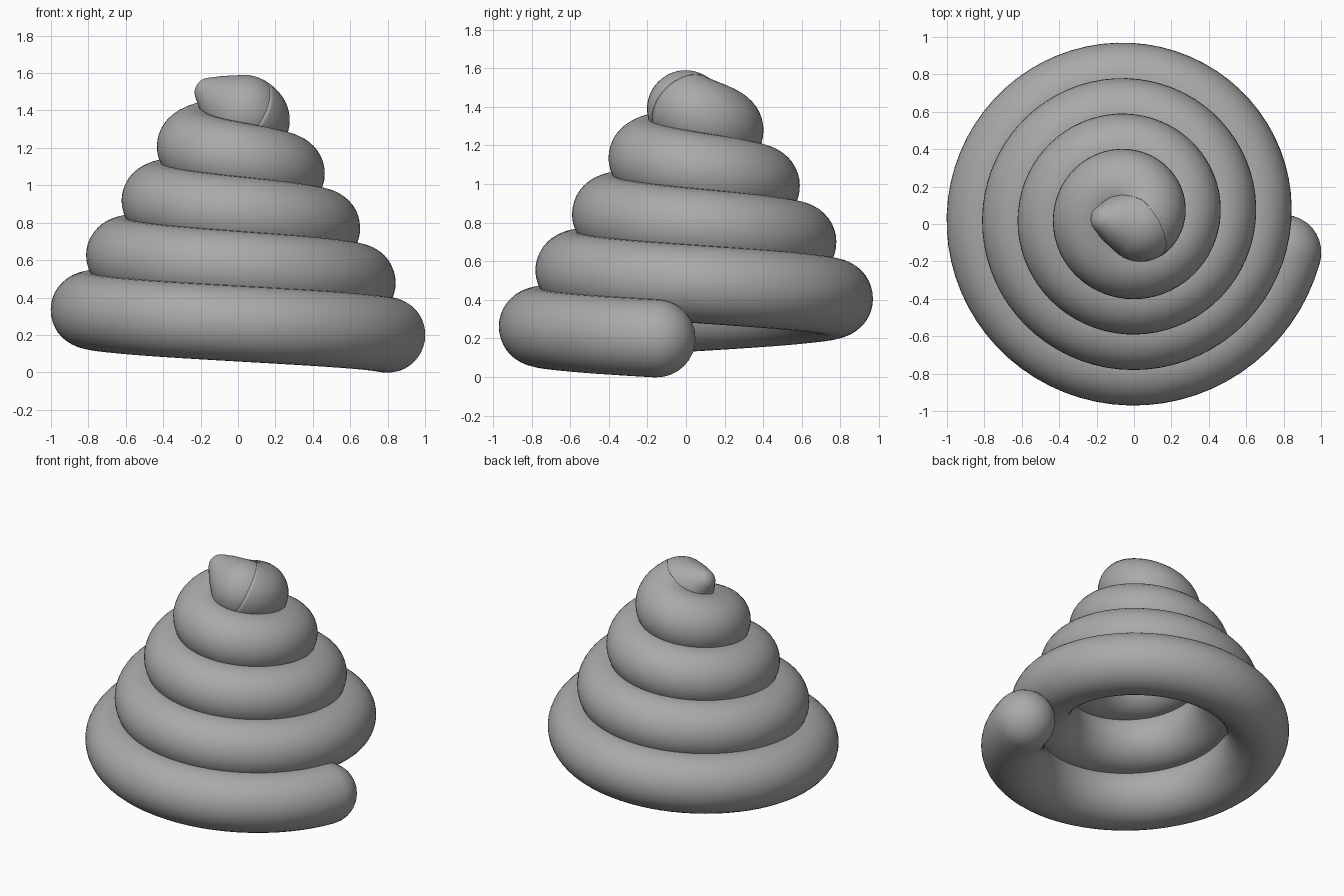
import bpy, bmesh
from math import pi, sin, cos
from mathutils import Vector

if "Cube" in bpy.data.objects:
    bpy.data.objects.remove(bpy.data.objects["Cube"])

TUBE = 0.202
CX, CY = -0.032, 0.047
T0, T1 = -0.2125, 3.85      # turns, 0 = front, running clockwise from above
STEPS, SIDES, CAP = 290, 40, 8

GREY = bpy.data.materials.new("dark_grey")
GREY.diffuse_color = (0.4, 0.4, 0.4, 1)
GREY.use_nodes = True
GREY.node_tree.nodes["Principled BSDF"].inputs["Base Color"].default_value = GREY.diffuse_color


def path(t):
    r = 0.815 - 0.19 * t
    a = -pi / 2 - 2 * pi * t
    return Vector((CX + r * cos(a), CY + r * sin(a), 0.262 + 0.293 * t))


def finish(bm, name):
    bmesh.ops.recalc_face_normals(bm, faces=bm.faces[:])
    for f in bm.faces:
        f.smooth = True
    me = bpy.data.meshes.new(name)
    bm.to_mesh(me)
    bm.free()
    me.materials.append(GREY)
    ob = bpy.data.objects.new(name, me)
    bpy.context.collection.objects.link(ob)
    return ob


# Coiled tube: round section swept up a shrinking spiral, rounded start
bm = bmesh.new()
rings = []


def ring(c, tan, rad):
    side = tan.cross(Vector((0, 0, 1))).normalized()
    up = side.cross(tan)
    rings.append([bm.verts.new(c + rad * (cos(2 * pi * k / SIDES) * side
                                          + sin(2 * pi * k / SIDES) * up))
                  for k in range(SIDES)])


def tangent(t):
    return (path(t + 1e-3) - path(t - 1e-3)).normalized()


start, st = path(T0), tangent(T0)
for i in range(1, CAP):
    a = pi / 2 * i / CAP
    ring(start - st * TUBE * cos(a), st, TUBE * sin(a))
for i in range(STEPS + 1):
    t = T0 + (T1 - T0) * i / STEPS
    ring(path(t), tangent(t), TUBE)
for a, b in zip(rings, rings[1:]):
    for k in range(SIDES):
        n = (k + 1) % SIDES
        bm.faces.new((a[k], a[n], b[n], b[k]))
pole = bm.verts.new(start - st * TUBE)
for k in range(SIDES):
    bm.faces.new((pole, rings[0][k], rings[0][(k + 1) % SIDES]))
bm.faces.new(rings[-1])
finish(bm, "coiled_tube")

# Tapered tip: hull around shrinking balls at the tube's upper end
bm = bmesh.new()
for c, rad in ((path(T1), TUBE - 0.002), (Vector((-0.07, 0.015, 1.445)), 0.14),
               (Vector((-0.152, 0.025, 1.495)), 0.08)):
    tmp = bmesh.ops.create_uvsphere(bm, u_segments=40, v_segments=24, radius=rad)
    bmesh.ops.translate(bm, verts=tmp["verts"], vec=c)
# keep only the points, then wrap them
bmesh.ops.delete(bm, geom=bm.faces[:], context='FACES_ONLY')
bmesh.ops.delete(bm, geom=bm.edges[:], context='EDGES_FACES')
if not bm.verts:
    raise RuntimeError("no tip points")
bmesh.ops.convex_hull(bm, input=bm.verts[:])
bmesh.ops.delete(bm, geom=[v for v in bm.verts if not v.link_faces], context='VERTS')
finish(bm, "curl_tip")
